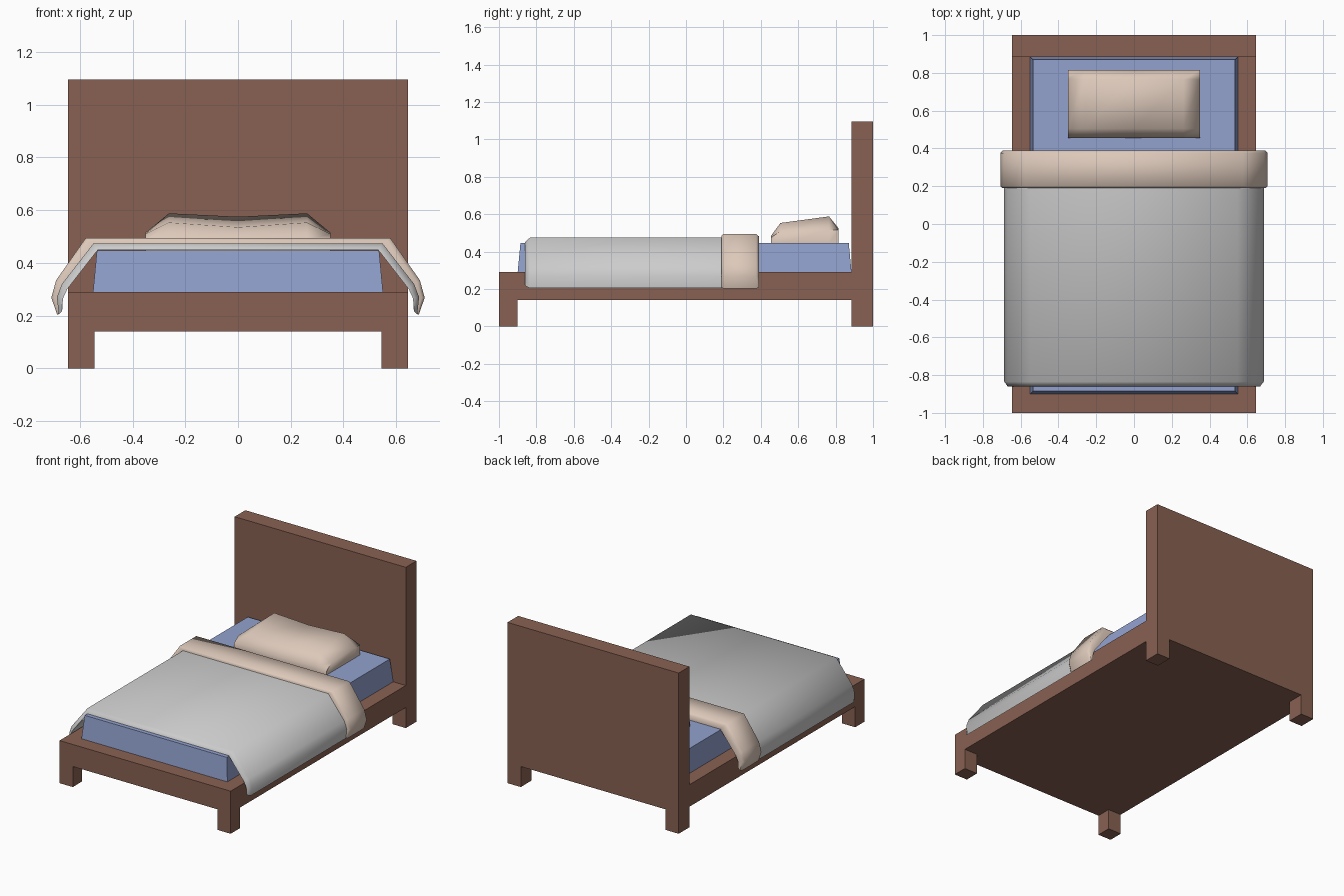
import bpy, bmesh, math

if "Cube" in bpy.data.objects:
    bpy.data.objects.remove(bpy.data.objects["Cube"])


def material(name, rgb):
    m = bpy.data.materials.new(name)
    m.diffuse_color = (*rgb, 1)
    m.use_nodes = True
    m.node_tree.nodes["Principled BSDF"].inputs["Base Color"].default_value = m.diffuse_color
    return m


WOOD = material("wood", (0.25, 0.12, 0.085))
BLUE = material("blue_sheet", (0.29, 0.36, 0.62))
CREAM = material("cream_fabric", (0.72, 0.58, 0.49))


def finish(bm, name, mat=None, smooth=None):
    bmesh.ops.recalc_face_normals(bm, faces=bm.faces)
    me = bpy.data.meshes.new(name)
    bm.to_mesh(me)
    bm.free()
    if smooth:
        me.shade_smooth()
        me.set_sharp_from_angle(angle=math.radians(smooth))
    if mat:
        me.materials.append(mat)
    ob = bpy.data.objects.new(name, me)
    bpy.context.collection.objects.link(ob)
    return ob


def slab(xs, ys, low, high):
    """Closed slab on an x/y grid; low and high give z per (column, row)."""
    bm = bmesh.new()
    nx, ny = len(xs), len(ys)
    bot = [[bm.verts.new((x, y, low(i, j))) for j, y in enumerate(ys)] for i, x in enumerate(xs)]
    top = [[bm.verts.new((x, y, high(i, j))) for j, y in enumerate(ys)] for i, x in enumerate(xs)]
    for i in range(nx - 1):
        for j in range(ny - 1):
            for g in (bot, top):
                bm.faces.new((g[i][j], g[i + 1][j], g[i + 1][j + 1], g[i][j + 1]))
    ring = ([(i, 0) for i in range(nx - 1)] + [(nx - 1, j) for j in range(ny - 1)]
            + [(i, ny - 1) for i in range(nx - 1, 0, -1)] + [(0, j) for j in range(ny - 1, 0, -1)])
    for (a, b), (c, d) in zip(ring, ring[1:] + ring[:1]):
        bm.faces.new((bot[a][b], bot[c][d], top[c][d], top[a][b]))
    return bm


def extrude(bm, faces, dz):
    ext = bmesh.ops.extrude_face_region(bm, geom=faces)["geom"]
    bmesh.ops.delete(bm, geom=faces, context="FACES_ONLY")
    bmesh.ops.translate(bm, vec=(0, 0, dz), verts=[v for v in ext if isinstance(v, bmesh.types.BMVert)])


# Bed frame: one slab with legs pulled down and the headboard pulled up
bm = slab([-0.645, -0.545, 0.545, 0.645], [-1, -0.9, 0.885, 1], lambda i, j: 0.14, lambda i, j: 0.29)
mid = {f: f.calc_center_median() for f in bm.faces}
legs = [f for f, c in mid.items() if c.z < 0.15 and abs(c.x) > 0.55 and abs(c.y) > 0.9]
head = [f for f, c in mid.items() if c.z > 0.28 and c.y > 0.9]
extrude(bm, legs, -0.14)
extrude(bm, head, 0.805)
bmesh.ops.dissolve_limit(bm, angle_limit=0.01, verts=bm.verts, edges=bm.edges)
finish(bm, "bed_frame", WOOD)

# Mattress with slightly tapered sides
bm = slab([-0.55, 0.55], [-0.9, 0.885], lambda i, j: 0.29, lambda i, j: 0.447)
for v in bm.verts:
    if v.co.z > 0.4:
        v.co.x *= 0.973
        v.co.y += -0.015 if v.co.y > 0 else 0.015
finish(bm, "mattress", BLUE)


def drape(name, outer, inner, stations, mat=None):
    """Thick sheet hanging over both sides; stations are (y, thickness share)."""
    def full(half):
        return [(-x, z) for x, z in reversed(half)] + half
    out, inn = full(outer), full(inner)
    bm = bmesh.new()
    rows = []
    for y, t in stations:
        o = [bm.verts.new((a + (c - a) * t, y, b + (d - b) * t)) for (c, d), (a, b) in zip(out, inn)]
        n = [bm.verts.new((a, y, b)) for a, b in inn]
        rows.append((o, n))
    for o, n in (rows[0], rows[-1]):
        for k in range(len(o) - 1):
            bm.faces.new((o[k], o[k + 1], n[k + 1], n[k]))
    for (o1, n1), (o2, n2) in zip(rows, rows[1:]):
        loop1, loop2 = o1 + n1[::-1], o2 + n2[::-1]
        for k in range(len(loop1)):
            m = (k + 1) % len(loop1)
            bm.faces.new((loop1[k], loop1[m], loop2[m], loop2[k]))
    return finish(bm, name, mat, 55)


# Blanket and its turned-down cream fold
under = [(0.532, 0.449), (0.648, 0.3), (0.664, 0.265), (0.667, 0.218)]
drape("blanket", [(0.548, 0.474), (0.668, 0.32), (0.687, 0.27), (0.68, 0.205)], under,
      [(-0.86, 0.1), (-0.835, 1), (0.21, 1)])
drape("blanket_fold", [(0.577, 0.495), (0.69, 0.334), (0.708, 0.268), (0.686, 0.203)], under,
      [(0.19, 0.75), (0.2, 1), (0.375, 1), (0.39, 0.7)], CREAM)

# Pillow: plump grid with a sagging middle
edge = [0.475, 0.51, 0.515, 0.515]
ridge = {(1, 1): 0.553, (1, 2): 0.588, (2, 1): 0.535, (2, 2): 0.575}


def pillow_top(i, j):
    i = min(i, 4 - i)
    return ridge.get((i, j), edge[j] + (0.01 if i == 1 else 0))


bm = slab([-0.35, -0.262, 0, 0.262, 0.35], [0.455, 0.505, 0.765, 0.815], lambda i, j: 0.446, pillow_top)
finish(bm, "pillow", CREAM, 65)
